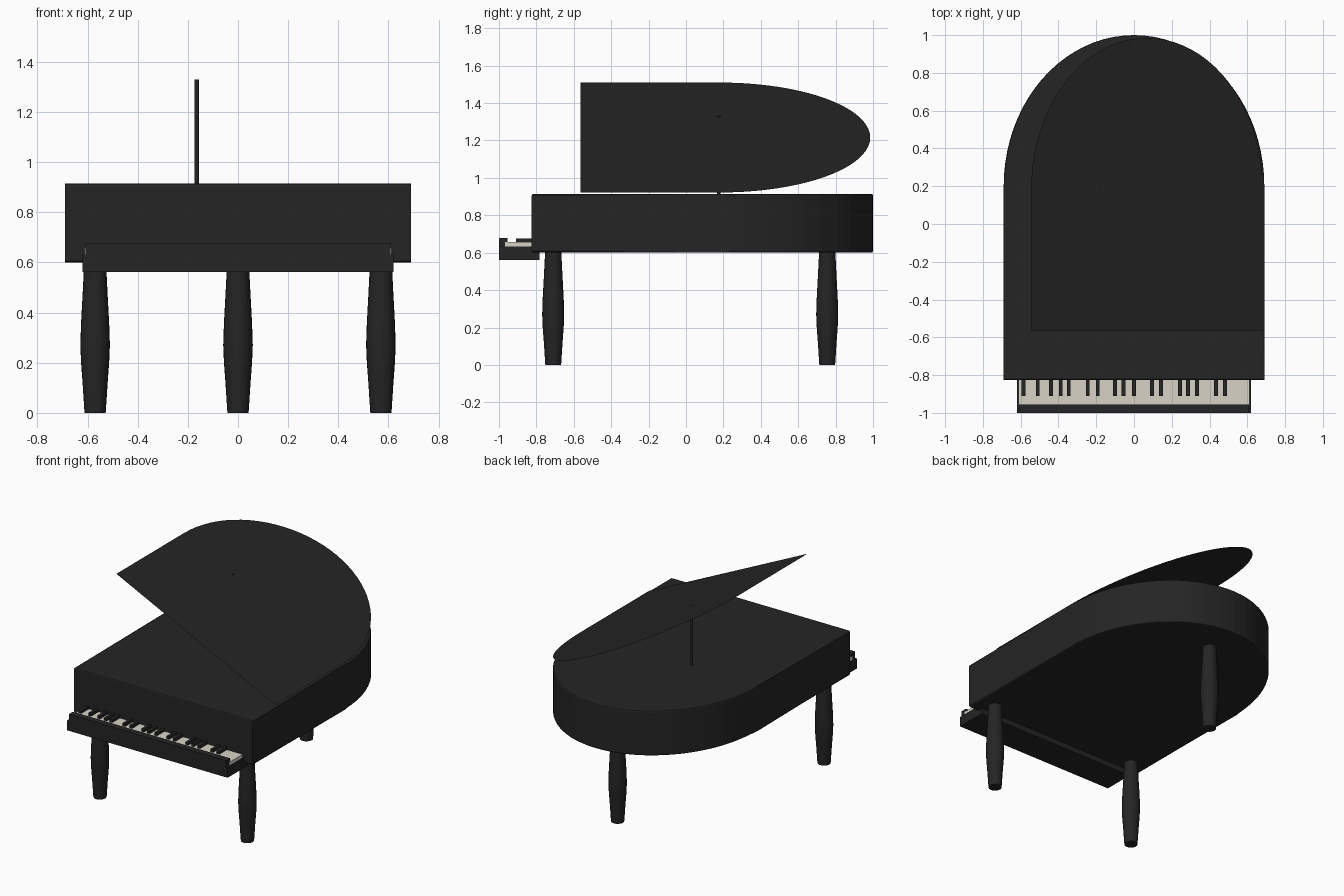
import bpy, bmesh, math
from mathutils import Vector

cube = bpy.data.objects.get("Cube")
if cube:
    bpy.data.objects.remove(cube, do_unlink=True)


def material(name, rgb):
    m = bpy.data.materials.new(name)
    m.use_nodes = True
    m.diffuse_color = (*rgb, 1)
    bsdf = m.node_tree.nodes["Principled BSDF"]
    bsdf.inputs["Base Color"].default_value = (*rgb, 1)
    bsdf.inputs["Roughness"].default_value = 0.6
    return m


BLACK = material("black lacquer", (0.018, 0.018, 0.018))
IVORY = material("ivory", (0.68, 0.65, 0.56))


def add_object(name, bm, mat):
    bmesh.ops.recalc_face_normals(bm, faces=bm.faces)
    mesh = bpy.data.meshes.new(name)
    bm.to_mesh(mesh)
    bm.free()
    mesh.materials.append(mat)
    obj = bpy.data.objects.new(name, mesh)
    bpy.context.collection.objects.link(obj)
    return obj


def box(name, low, high, mat):
    bm = bmesh.new()
    bmesh.ops.create_cube(bm, size=1)
    for v in bm.verts:
        v.co = Vector([(l + h) / 2 + c * (h - l) for l, h, c in zip(low, high, v.co)])
    return add_object(name, bm, mat)


def arch(half_width, front, spring, back, steps=40):
    """Outline with straight sides and an elliptical rear end."""
    pts = [(-half_width, front), (half_width, front)]
    for i in range(steps + 1):
        a = math.pi * i / steps
        pts.append((half_width * math.cos(a), spring + (back - spring) * math.sin(a)))
    return pts


def lathe(name, profile, x, y, mat, sides=24):
    """Turned solid from (radius, height) pairs."""
    bm = bmesh.new()
    rings = []
    for r, z in profile:
        rings.append([bm.verts.new((x + r * math.cos(math.tau * i / sides),
                                    y + r * math.sin(math.tau * i / sides), z))
                      for i in range(sides)])
    for a, b in zip(rings, rings[1:]):
        for i in range(sides):
            j = (i + 1) % sides
            bm.faces.new((a[i], a[j], b[j], b[i]))
    bm.faces.new(rings[0])
    bm.faces.new(rings[-1])
    return add_object(name, bm, mat)


# Case: extruded arch with softened top and bottom rims
bm = bmesh.new()
bottom = bm.faces.new([bm.verts.new((x, y, 0.6)) for x, y in arch(0.69, -0.825, 0.2, 1.0)])
new = bmesh.ops.extrude_face_region(bm, geom=[bottom], use_keep_orig=True)["geom"]
for v in new:
    if isinstance(v, bmesh.types.BMVert):
        v.co.z = 0.915
rims = [e for e in bm.edges if abs(e.verts[0].co.z - e.verts[1].co.z) < 0.001]
bmesh.ops.bevel(bm, geom=rims, offset=0.01, segments=2, profile=0.5, affect='EDGES')
add_object("case", bm, BLACK)

# Lid: a thin sheet hinged along the left side and propped open
HINGE_X, HINGE_Z, WIDTH = 0.682, 0.922, 1.36
tilt = math.atan2(0.588, 1.227)
bm = bmesh.new()
verts = []
for x, y in arch(WIDTH / 2, -0.565, 0.18, 0.985):
    reach = WIDTH / 2 - x
    verts.append(bm.verts.new((HINGE_X - reach * math.cos(tilt), y,
                               HINGE_Z + reach * math.sin(tilt))))
face = bm.faces.new(verts)
lid = add_object("lid", bm, BLACK)
if lid.data.polygons[0].normal.z < 0:
    lid.data.flip_normals()

# Prop stick, its tip just piercing the lid
lathe("lid_prop", [(0.009, 0.9), (0.009, 1.33)], -0.165, 0.175, BLACK, 12)

# Turned legs: two at the front, one at the rear
leg_profile = [(0.042, 0), (0.043, 0.01), (0.05, 0.12), (0.056, 0.2), (0.059, 0.27),
               (0.056, 0.36), (0.05, 0.47), (0.045, 0.57), (0.045, 0.61)]
for name, x, y in (("front_right_leg", -0.57, -0.71), ("front_left_leg", 0.57, -0.71),
                   ("rear_leg", 0, 0.755)):
    lathe(name, leg_profile, x, y, BLACK)

# Keyboard: bed, front slip and the ivory key surface
box("key_bed", (-0.62, -1.0, 0.562), (0.62, -0.783, 0.632), BLACK)
box("key_slip", (-0.608, -1.0, 0.62), (0.608, -0.955, 0.678), BLACK)
box("white_keys", (-0.612, -0.967, 0.625), (0.612, -0.8, 0.657), IVORY)

# Black keys, placed in groups along the keyboard
key_positions = [-0.585, -0.51, -0.44, -0.388, -0.345, -0.245, -0.192, -0.1, -0.055,
                 0, 0.095, 0.143, 0.243, 0.286, 0.333, 0.434, 0.482]
for i, x in enumerate(key_positions):
    box(f"black_key_{i + 1}", (x - 0.01, -0.91, 0.64), (x + 0.01, -0.8, 0.677), BLACK)
